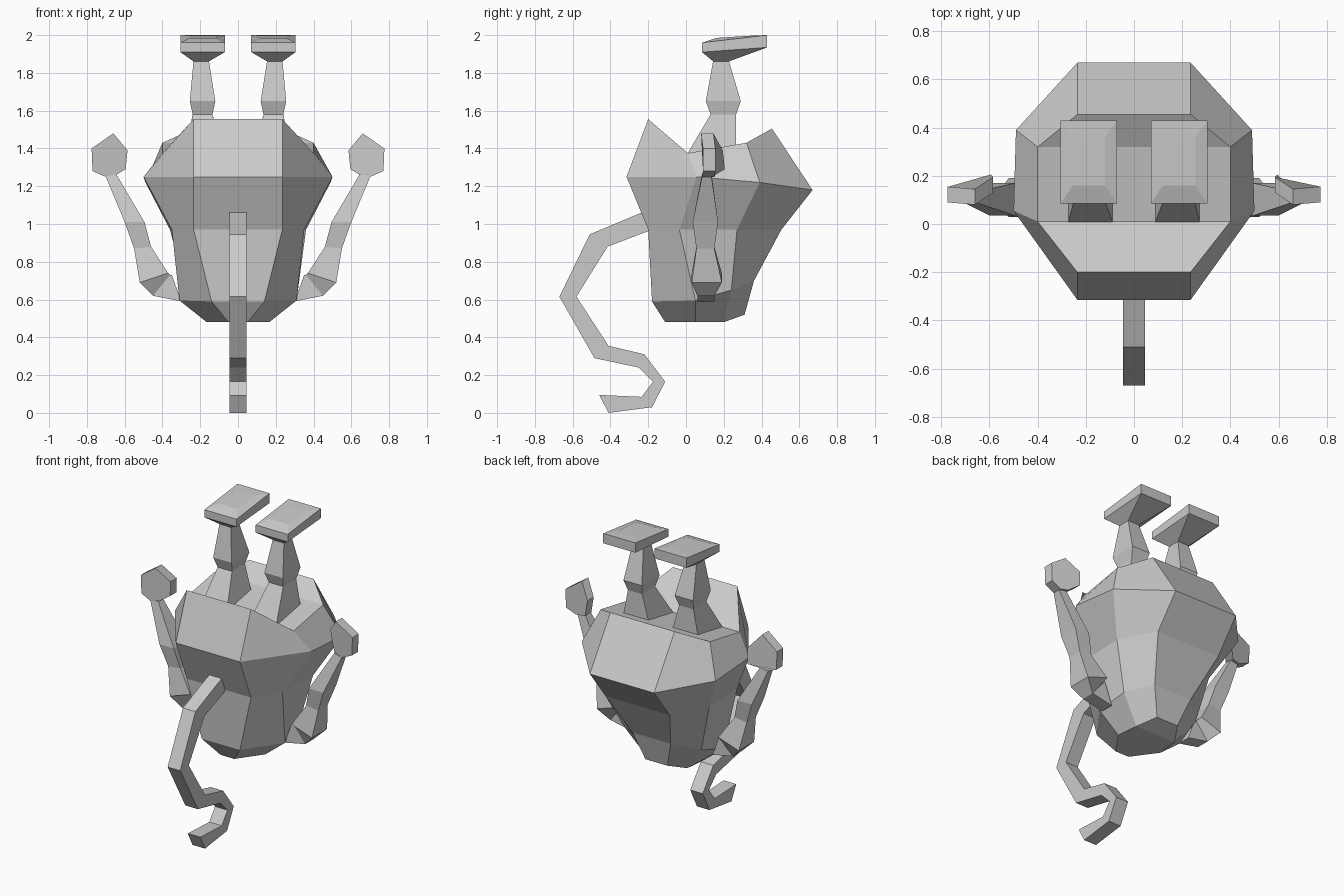
import bpy
import bmesh

cube = bpy.data.objects.get("Cube")
if cube:
    bpy.data.objects.remove(cube)

grey = bpy.data.materials.new("plain grey")
grey.use_nodes = True
GREY = (0.6, 0.6, 0.6, 1)
grey.diffuse_color = GREY
grey.node_tree.nodes["Principled BSDF"].inputs["Base Color"].default_value = GREY


def loft(name, rings, mirror=False, strip_caps=False):
    """Skin a list of equal-sized rings; strip caps join left and right pairs."""
    bm = bmesh.new()
    loops = [[bm.verts.new(p) for p in ring] for ring in rings]
    n = len(loops[0])
    for low, high in zip(loops, loops[1:]):
        for i in range(n):
            j = (i + 1) % n
            bm.faces.new((low[i], low[j], high[j], high[i]))
    for cap in (loops[0], loops[-1]):
        if strip_caps:
            for i in range(n // 2 - 1):
                bm.faces.new((cap[i], cap[i + 1], cap[n - 2 - i], cap[n - 1 - i]))
        else:
            bm.faces.new(cap)
    bmesh.ops.recalc_face_normals(bm, faces=bm.faces)
    mesh = bpy.data.meshes.new(name)
    bm.to_mesh(mesh)
    bm.free()
    mesh.materials.append(grey)
    obj = bpy.data.objects.new(name, mesh)
    bpy.context.scene.collection.objects.link(obj)
    if mirror:
        mod = obj.modifiers.new("mirror", "MIRROR")
        mod.use_mirror_merge = False
    return obj


def symmetric_ring(half):
    """Complete a left half ring with its mirrored right half."""
    return half + [(-x, y, z) for x, y, z in reversed(half)]


def box_ring(x0, x1, y0, y1, front_z, back_z):
    return [(x0, y0, front_z), (x1, y0, front_z), (x1, y1, back_z), (x0, y1, back_z)]


# Faceted body: each half ring runs front, front side, back side, back
body_halves = [
    [(.05, -.11, .48), (.165, .05, .48), (.15, .2, .48), (.08, .31, .52)],
    [(.14, -.18, .59), (.31, .05, .595), (.28, .24, .65), (.14, .36, .7)],
    [(.235, -.2, .97), (.35, -.035, .97), (.36, .27, .97), (.235, .505, .97)],
    [(.235, -.315, 1.25), (.5, .055, 1.25), (.49, .39, 1.22), (.235, .67, 1.18)],
    [(.235, -.2, 1.555), (.4, .01, 1.375), (.4, .32, 1.43), (.235, .455, 1.505)],
]
loft("body", [symmetric_ring(h) for h in body_halves], strip_caps=True)

# Legs rising from the hollow on top of the body
loft("legs", [
    box_ring(.085, .275, .0, .265, 1.36, 1.4),
    box_ring(.135, .24, .13, .265, 1.58, 1.58),
    box_ring(.12, .255, .105, .29, 1.65, 1.65),
    box_ring(.155, .235, .145, .225, 1.87, 1.87),
], mirror=True)

# Wedge feet with a bevelled toe edge
loft("feet", [
    box_ring(.155, .235, .145, .225, 1.86, 1.86),
    box_ring(.07, .305, .085, .43, 1.91, 1.935),
    box_ring(.07, .305, .085, .43, 1.96, 2.0),
    box_ring(.12, .255, .16, .36, 1.985, 1.998),
], mirror=True)

# Arms: inner x and z, outer x and z, then front and back y
arm_sections = [
    (.35, .73, .3, .59, .06, .15),
    (.36, .73, .45, .62, .06, .15),
    (.37, .74, .52, .69, .03, .19),
    (.46, .88, .55, .87, .055, .15),
    (.495, 1.01, .6, 1.01, .035, .17),
    (.645, 1.265, .7, 1.25, .085, .135),
]
loft("arms", [
    [(xi, y0, zi), (xo, y0, zo), (xo, y1, zo), (xi, y1, zi)]
    for xi, zi, xo, zo, y0, y1 in arm_sections
], mirror=True)

# Hands: one angular outline given thickness, turned slightly to the back
hand_outline = [(.7, 1.25), (.77, 1.28), (.775, 1.4), (.66, 1.48), (.585, 1.39), (.595, 1.29), (.645, 1.26)]
hand_depth = [.085, .09, .09, .08, .13, .14, .09]
loft("hands", [
    [(x, y + thickness, z) for (x, z), y in zip(hand_outline, hand_depth)]
    for thickness in (0, .065)
], mirror=True)

# Curled tail: lower and upper edge points (y, z) along its bends
tail_edges = [
    ((-.18, .97), (-.2, 1.075)),
    ((-.415, .88), (-.51, .945)),
    ((-.58, .615), (-.67, .615)),
    ((-.41, .355), (-.485, .29)),
    ((-.22, .31), (-.25, .24)),
    ((-.11, .165), (-.175, .165)),
    ((-.18, .03), (-.235, .085)),
    ((-.41, 0), (-.46, .095)),
]
W = .046
loft("tail", [[(-W, *a), (W, *a), (W, *b), (-W, *b)] for a, b in tail_edges])
